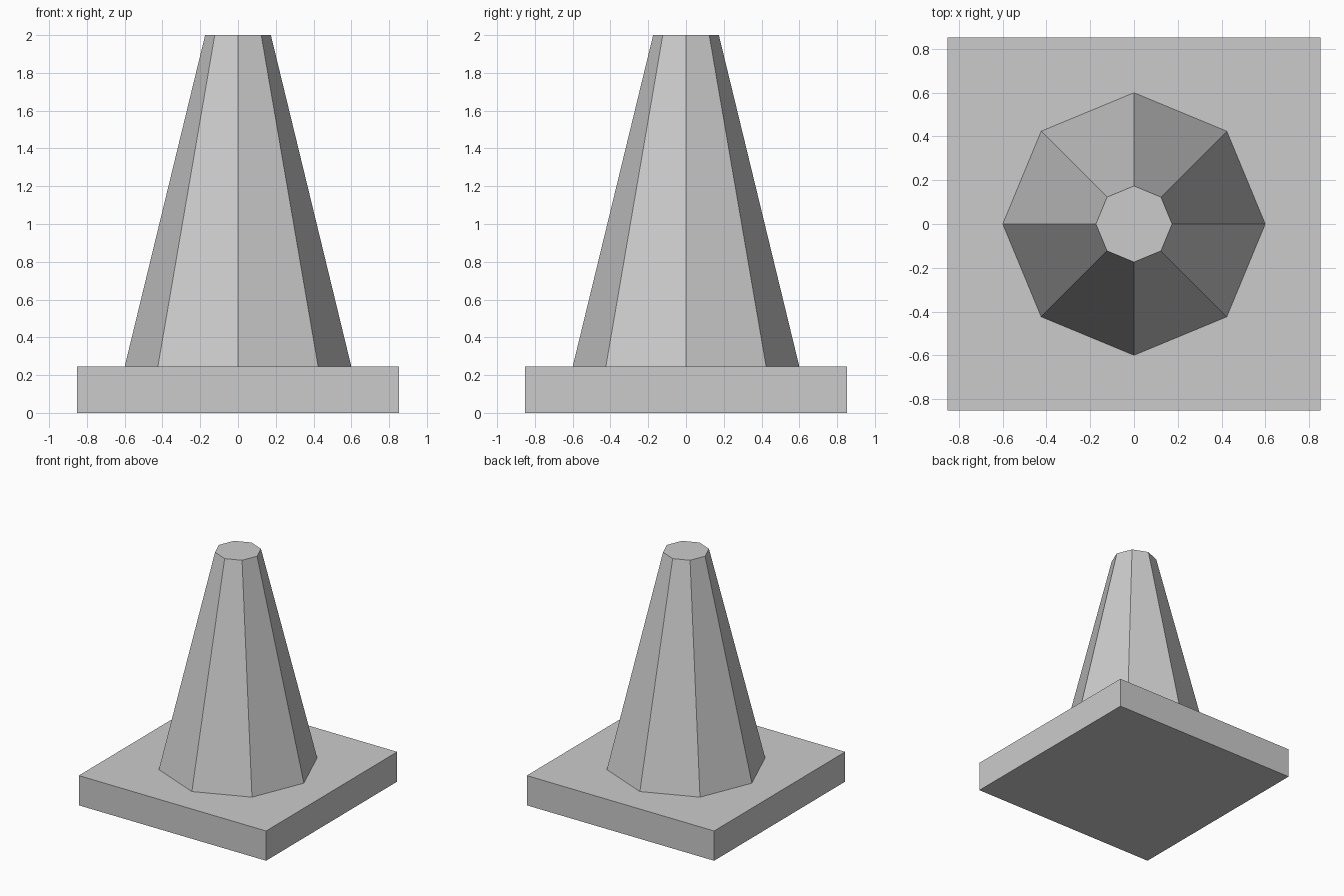
import bpy

if "Cube" in bpy.data.objects:
    bpy.data.objects.remove(bpy.data.objects["Cube"])

BASE_WIDTH, BASE_HEIGHT, TOTAL_HEIGHT = 1.706, 0.245, 2.0

# Square base slab
bpy.ops.mesh.primitive_cube_add(size=1, location=(0, 0, BASE_HEIGHT / 2))
base = bpy.context.object
base.name = "base_slab"
base.scale = (BASE_WIDTH, BASE_WIDTH, BASE_HEIGHT)
bpy.ops.object.transform_apply(location=False, rotation=False, scale=True)

# Eight-sided tapered body with a flat top, corners on the axes
bpy.ops.mesh.primitive_cone_add(
    vertices=8, radius1=0.6, radius2=0.174,
    depth=TOTAL_HEIGHT - BASE_HEIGHT,
    location=(0, 0, (TOTAL_HEIGHT + BASE_HEIGHT) / 2))
bpy.context.object.name = "cone_body"
